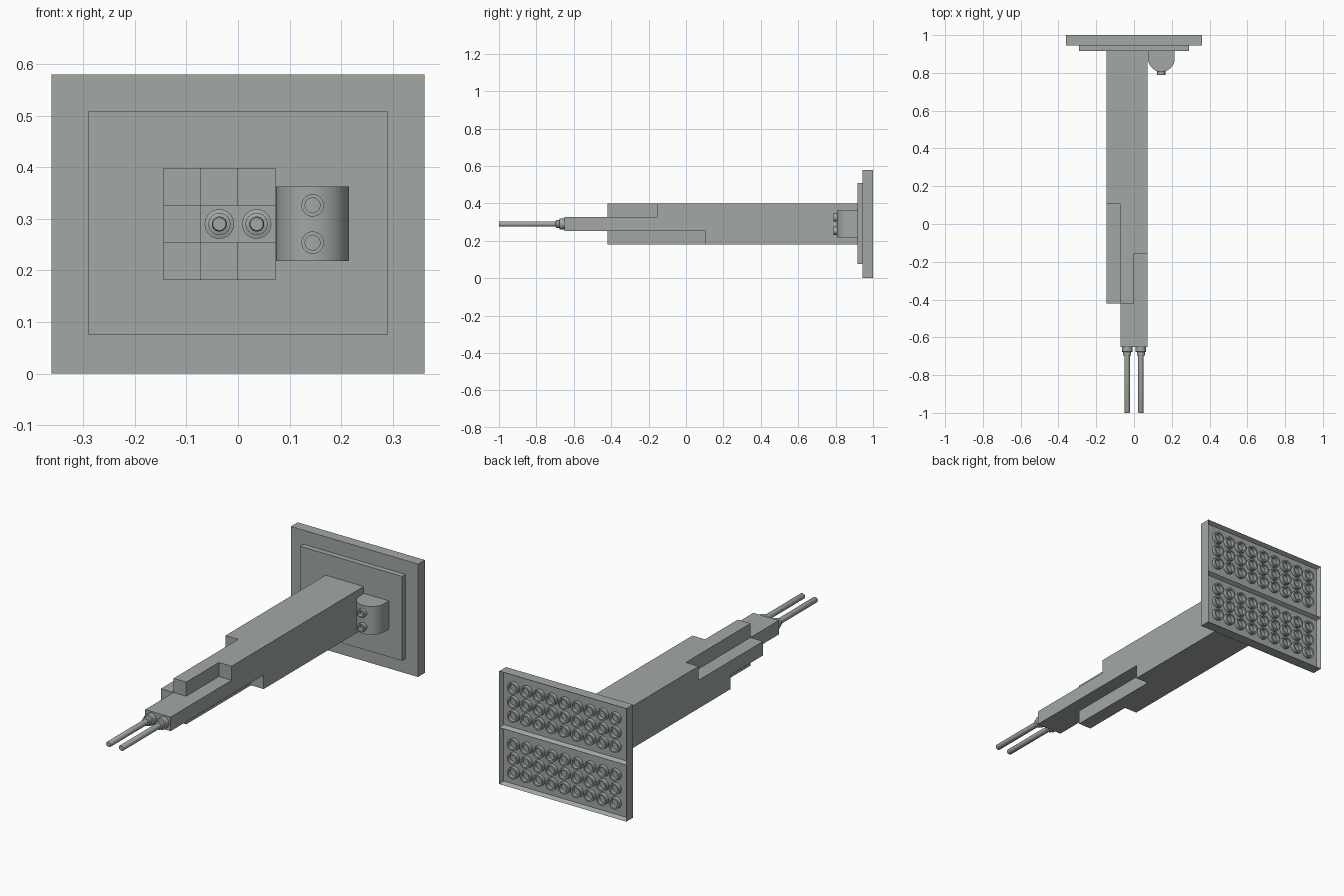
import bpy, bmesh, math

if "Cube" in bpy.data.objects:
    bpy.data.objects.remove(bpy.data.objects["Cube"])

P = 0.0723            # grid pitch
ZC = 0.29             # height of the long axis

grey = bpy.data.materials.new("warm_grey")
grey.diffuse_color = (0.36, 0.395, 0.37, 1)
grey.use_nodes = True
grey.node_tree.nodes["Principled BSDF"].inputs["Base Color"].default_value = grey.diffuse_color


def finish(name, bm, smooth=False):
    bmesh.ops.recalc_face_normals(bm, faces=bm.faces)
    me = bpy.data.meshes.new(name)
    bm.to_mesh(me)
    bm.free()
    me.materials.append(grey)
    ob = bpy.data.objects.new(name, me)
    bpy.context.collection.objects.link(ob)
    if smooth:
        bpy.ops.object.select_all(action='DESELECT')
        ob.select_set(True)
        bpy.context.view_layer.objects.active = ob
        bpy.ops.object.shade_smooth_by_angle(angle=math.radians(35))
    return ob


def box(name, x, y, z):
    bm = bmesh.new()
    bmesh.ops.create_cube(bm, size=1)
    for v in bm.verts:
        v.co = [a + (c + 0.5) * (b - a) for c, (a, b) in zip(v.co, (x, y, z))]
    return finish(name, bm)


def add_lathe(bm, cx, cz, profile, n=32, closed=False):
    """Spin (radius, y) points around a y-parallel axis."""
    rings = []
    for r, y in profile:
        rings.append([bm.verts.new((cx + r * math.cos(2 * math.pi * i / n), y,
                                    cz + r * math.sin(2 * math.pi * i / n))) for i in range(n)])
    pairs = list(zip(rings, rings[1:]))
    if closed:
        pairs.append((rings[-1], rings[0]))
    else:
        bm.faces.new(rings[0])
        bm.faces.new(rings[-1])
    for a, b in pairs:
        for i in range(n):
            j = (i + 1) % n
            bm.faces.new((a[i], a[j], b[j], b[i]))


# Stepped mounting plates
box("mount_plate", (-0.29, 0.29), (0.917, 0.945), (0.075, 0.508))
box("base_plate", (-0.361, 0.361), (0.945, 0.972), (0, 0.58))

# Two hollow back trays, each with a 9 x 3 field of tubes
for side, z0 in (("lower", 0.0), ("upper", 0.29)):
    bm = bmesh.new()
    bmesh.ops.create_cube(bm, size=1)
    for v in bm.verts:
        v.co = (v.co.x * 0.722, 0.986 + v.co.y * 0.028, z0 + 0.145 + v.co.z * 0.29)
    back = max(bm.faces, key=lambda f: f.calc_center_median().y)
    bmesh.ops.inset_region(bm, faces=[back], thickness=0.0145)
    for v in back.verts:
        v.co.y = 0.979
    finish(side + "_tray", bm)

    bm = bmesh.new()
    for i in range(9):
        for k in range(3):
            add_lathe(bm, (i - 4) * P, z0 + 0.145 + (k - 1) * P,
                      [(0.0294, 0.979), (0.0294, 0.999), (0.0217, 0.999), (0.0217, 0.979)],
                      n=24, closed=True)
    finish(side + "_tray_tubes", bm, True)

# Bundle of nine square bars, listed by the y of each front end
rows = (("bottom", (-0.42, -0.42, 0.105)),
        ("middle", (-0.42, -0.65, -0.65)),
        ("top", (0.105, -0.42, -0.155)))
rows = (("bottom", (-0.155, -0.42, 0.105)),) + rows[1:]
for k, (row, ends) in enumerate(rows):
    for i, (col, y0) in enumerate(zip(("left", "centre", "right"), ends)):
        x0, z0 = (i - 2) * P, ZC + (k - 1.5) * P
        box(f"{row}_{col}_bar", (x0, x0 + P), (y0, 0.917), (z0, z0 + P))

# Front rods with stepped collars
for side, x in (("left", -P / 2), ("right", P / 2)):
    bm = bmesh.new()
    add_lathe(bm, x, ZC, [(0.0285, -0.64), (0.0285, -0.676), (0.0215, -0.678),
                          (0.0215, -0.695), (0.0145, -0.697), (0.0145, -0.996), (0.0125, -1.0)])
    finish(side + "_rod", bm, True)

# Round-fronted side block
bm = bmesh.new()
cx, cy, r = 0.1446, 0.877, 0.071
outline = [(cx + r, 0.917)]
outline += [(cx + r * math.cos(a), cy - r * math.sin(a))
            for a in (math.pi * i / 24 for i in range(25))]
outline.append((cx - r, 0.917))
face = bm.faces.new([bm.verts.new((x, y, 0.218)) for x, y in outline])
ext = bmesh.ops.extrude_face_region(bm, geom=[face])
for v in ext["geom"]:
    if isinstance(v, bmesh.types.BMVert):
        v.co.z = 0.363
finish("side_block", bm, True)

# Hollow studs on the side block
bm = bmesh.new()
for z in (ZC - P / 2, ZC + P / 2):
    add_lathe(bm, cx, z, [(0.0217, 0.82), (0.0217, 0.788), (0.0145, 0.788), (0.0145, 0.82)],
              closed=True)
finish("side_block_studs", bm, True)
